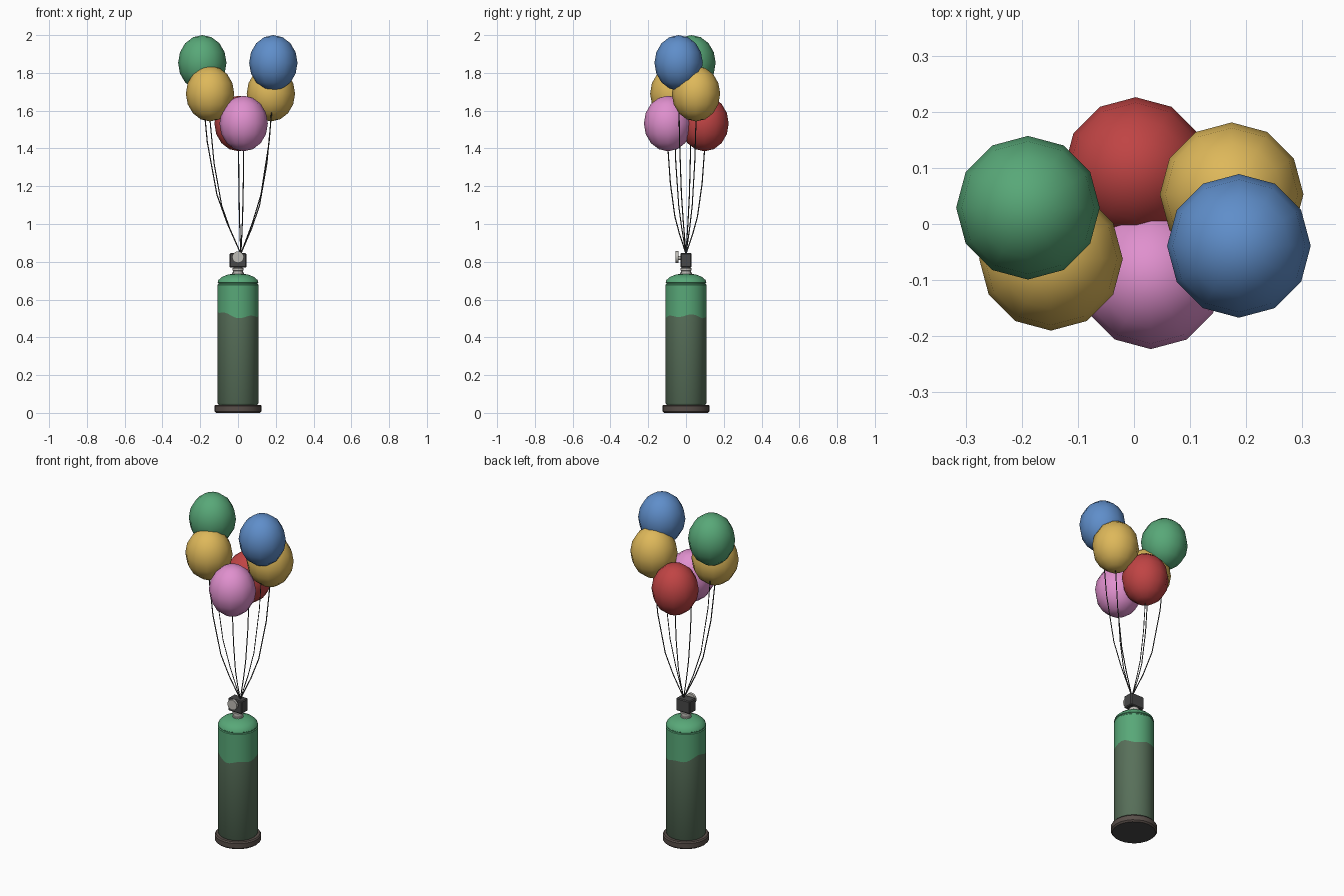
import bpy, bmesh, math
from mathutils import Vector, Matrix

if "Cube" in bpy.data.objects:
    bpy.data.objects.remove(bpy.data.objects["Cube"], do_unlink=True)


def material(name, *rgb):
    lin = [((c / 255 + 0.055) / 1.055) ** 2.4 for c in rgb] + [1]
    m = bpy.data.materials.new(name)
    m.use_nodes = True
    m.diffuse_color = lin
    m.node_tree.nodes["Principled BSDF"].inputs["Base Color"].default_value = lin
    return m


green = material("green", 88, 168, 120)
red = material("red", 192, 68, 68)
yellow = material("yellow", 222, 184, 90)
blue = material("blue", 95, 142, 202)
pink = material("pink", 224, 144, 206)
faded = material("faded green", 88, 112, 90)
brown = material("dark brown", 88, 78, 73)
dark = material("dark grey", 72, 72, 72)
metal = material("light metal", 190, 188, 182)
cord = material("string grey", 62, 62, 62)


def finish(name, bm, mats, angle=40):
    bmesh.ops.recalc_face_normals(bm, faces=bm.faces)
    mesh = bpy.data.meshes.new(name)
    bm.to_mesh(mesh)
    bm.free()
    for m in mats:
        mesh.materials.append(m)
    ob = bpy.data.objects.new(name, mesh)
    bpy.context.collection.objects.link(ob)
    bpy.ops.object.select_all(action="DESELECT")
    ob.select_set(True)
    bpy.context.view_layer.objects.active = ob
    bpy.ops.object.shade_smooth_by_angle(angle=math.radians(angle))
    return ob


def lathe(name, profile, mats, sides=24, height=None, band=None):
    """Capped solid of revolution; height(z, angle) can shift a ring, band(i) picks the material."""
    bm = bmesh.new()
    rings = []
    for r, z in profile:
        ring = []
        for k in range(sides):
            a = math.tau * k / sides
            ring.append(bm.verts.new((r * math.cos(a), r * math.sin(a), height(z, a) if height else z)))
        rings.append(ring)
    for i in range(len(rings) - 1):
        for k in range(sides):
            n = (k + 1) % sides
            f = bm.faces.new((rings[i][k], rings[i][n], rings[i + 1][n], rings[i + 1][k]))
            f.material_index = band(i) if band else 0
    bm.faces.new(rings[0]).material_index = band(-1) if band else 0
    bm.faces.new(rings[-1]).material_index = band(len(rings)) if band else 0
    return finish(name, bm, mats)


# Foot ring with a dark underside
lathe("foot_ring", [(0.117, 0), (0.125, 0.008), (0.125, 0.036), (0.119, 0.043), (0.1, 0.043)],
      [brown, dark], band=lambda i: 1 if i < 0 else 0)

# Cylinder body, with a wavy paint edge between the two greens
PAINT = 0.518


def paint_edge(z, a):
    if z != PAINT:
        return z
    return z - 0.012 * math.cos(a) + 0.01 * math.cos(2 * a) + 0.007 * math.sin(5 * a)


lathe("gas_cylinder",
      [(0.1, 0.04), (0.108, 0.052), (0.108, PAINT), (0.108, 0.678), (0.104, 0.682), (0.104, 0.687),
       (0.108, 0.69), (0.103, 0.704), (0.085, 0.72), (0.055, 0.732), (0.03, 0.736)],
      [faded, green], sides=40, height=paint_edge, band=lambda i: 0 if i < 2 else 1)

# Neck with stepped collars
lathe("neck", [(0.031, 0.725), (0.031, 0.742), (0.026, 0.744), (0.026, 0.752),
               (0.03, 0.754), (0.03, 0.765), (0.025, 0.768), (0.025, 0.78)], [metal], sides=16)

# Valve block
bm = bmesh.new()
bmesh.ops.create_cube(bm, size=1, matrix=Matrix.Translation((0, 0, 0.808)) @ Matrix.Diagonal((0.09, 0.06, 0.076, 1)))
bmesh.ops.bevel(bm, geom=bm.edges[:], offset=0.005, segments=1, affect="EDGES")
finish("valve_block", bm, [dark], 20)


# Round handle and its stem, pointing to the front
def front_disc(name, radius, y0, y1, z, mat):
    bm = bmesh.new()
    bmesh.ops.create_cone(bm, cap_ends=True, segments=12, radius1=radius, radius2=radius, depth=y1 - y0,
                          matrix=Matrix.Translation((0, (y0 + y1) / 2, z)) @ Matrix.Rotation(math.pi / 2, 4, "X"))
    return finish(name, bm, [mat])


front_disc("valve_handle", 0.031, -0.056, -0.041, 0.825, metal)
front_disc("handle_stem", 0.01, -0.045, -0.02, 0.82, metal)

# Balloons, each with a string that bows outward from the knot on the valve
RADIUS, HALF = 0.128, 0.147
KNOT = Vector((0.015, 0, 0.842))
balloons = [
    ("green_balloon", green, (-0.189, 0.029, 1.853)),
    ("blue_balloon", blue, (0.187, -0.039, 1.853)),
    ("left_yellow_balloon", yellow, (0.174, 0.053, 1.69)),
    ("right_yellow_balloon", yellow, (-0.148, -0.062, 1.69)),
    ("pink_balloon", pink, (0.03, -0.095, 1.532)),
    ("red_balloon", red, (0.003, 0.098, 1.532)),
]
for name, mat, centre in balloons:
    bm = bmesh.new()
    bmesh.ops.create_uvsphere(bm, u_segments=12, v_segments=8, radius=1,
                              matrix=Matrix.Translation(centre) @ Matrix.Diagonal((RADIUS, RADIUS, HALF, 1)))
    finish(name, bm, [mat], 60)

    end = Vector(centre) - Vector((0, 0, HALF - 0.005))
    curve = bpy.data.curves.new(name + "_string", "CURVE")
    curve.dimensions = "3D"
    curve.bevel_depth = 0.003
    curve.bevel_resolution = 0
    curve.use_fill_caps = True
    spline = curve.splines.new("POLY")
    steps = [(0, 0), (0.36, 0.19), (0.62, 0.36), (0.87, 0.68), (1, 1)]
    spline.points.add(len(steps) - 1)
    for point, (out, up) in zip(spline.points, steps):
        d = end - KNOT
        point.co = (*(KNOT + Vector((d.x * out, d.y * out, d.z * up))), 1)
    curve.materials.append(cord)
    bpy.context.collection.objects.link(bpy.data.objects.new(name + "_string", curve))
